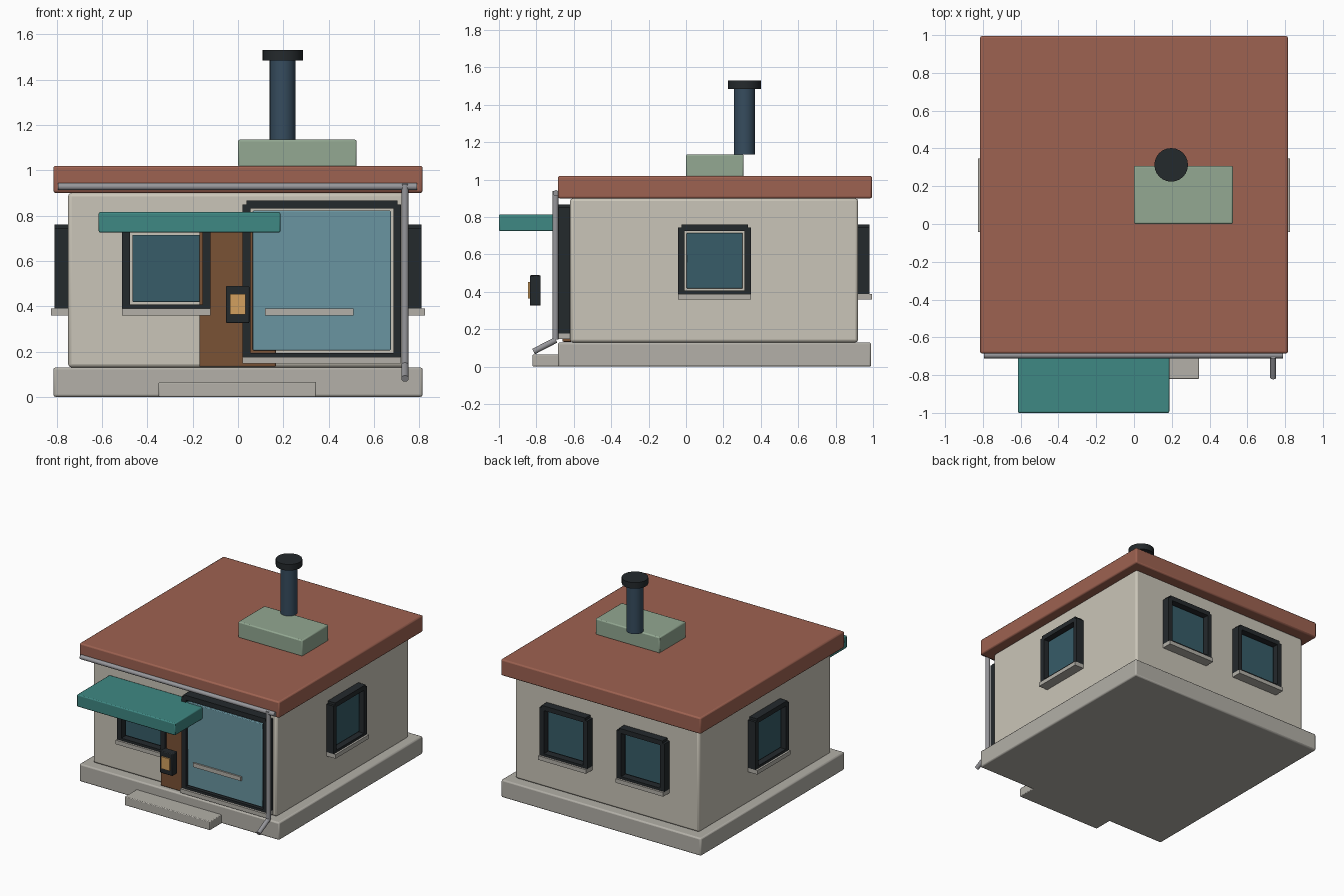
import bpy, math
from mathutils import Matrix, Vector

if "Cube" in bpy.data.objects:
    bpy.data.objects.remove(bpy.data.objects["Cube"])


def material(name, hexcode):
    rgb = [int(hexcode[i:i + 2], 16) / 255 for i in (0, 2, 4)]
    m = bpy.data.materials.new(name)
    m.diffuse_color = [((c + 0.055) / 1.055) ** 2.4 if c > 0.04 else c / 12.92 for c in rgb] + [1]
    m.use_nodes = True
    m.node_tree.nodes["Principled BSDF"].inputs["Base Color"].default_value = m.diffuse_color
    return m


STONE = material("stone", "B3B0A8")
WALL = material("plaster", "CAC5B8")
ROOF = material("roof_red", "9E6251")
TEAL = material("teal", "3F8883")
DARK = material("dark_trim", "24292C")
GLASS = material("glass", "375C68")
PALE_GLASS = material("pale_glass", "6A95A1")
WOOD = material("wood", "7A5235")
LAMP = material("lamp_glow", "D2A05F")
SAGE = material("sage", "93A892")
STEEL = material("blue_steel", "364C5E")
METAL = material("metal", "96969A")


def box(name, lo, hi, mat, bevel=0.0, frame=Matrix()):
    """Box from min to max corner, optionally bevelled, placed in a frame."""
    lo, hi = Vector(lo), Vector(hi)
    bpy.ops.mesh.primitive_cube_add(size=1)
    ob = bpy.context.object
    ob.name = name
    ob.data.transform(Matrix.Translation((lo + hi) / 2) @ Matrix.Diagonal((*(hi - lo), 1)))
    ob.matrix_world = frame
    ob.data.materials.append(mat)
    if bevel:
        mod = ob.modifiers.new("Bevel", 'BEVEL')
        mod.width, mod.segments = bevel, 2
        bpy.ops.object.shade_smooth_by_angle(angle=math.radians(35))
    return ob


def rod(name, a, b, r, mat, sides=24):
    """Cylinder between two points."""
    a, b = Vector(a), Vector(b)
    bpy.ops.mesh.primitive_cylinder_add(vertices=sides, radius=r, depth=(b - a).length,
                                        location=(a + b) / 2)
    ob = bpy.context.object
    ob.name = name
    ob.rotation_euler = (b - a).to_track_quat('Z', 'Y').to_euler()
    ob.data.materials.append(mat)
    bpy.ops.object.shade_smooth_by_angle(angle=math.radians(35))
    return ob


def window(name, origin, angle, w, z0, z1, depth, sill, glass_out, glass):
    """Framed window; in its frame x runs along the wall and -y points outwards."""
    f = Matrix.Translation(origin) @ Matrix.Rotation(angle, 4, 'Z')
    h, t = w / 2, 0.0175
    for side, s in (("left", -1), ("right", 1)):
        box(f"{name}_{side}_stile", (s * h - t, -depth, z0), (s * h + t, 0.01, z1), DARK, 0, f)
    for part, z in (("bottom", z0), ("top", z1)):
        box(f"{name}_{part}_rail", (-h, -depth, z - t), (h, 0.01, z + t), DARK, 0, f)
    box(f"{name}_glass", (-h + 0.028, -glass_out, z0 + 0.028),
        (h - 0.028, 0.01, z1 - 0.028), glass, 0.005, f)
    box(f"{name}_sill", (-h - t, -sill, z0 - 0.03), (h + t, 0.01, z0), STONE, 0, f)


# Body of the house
box("foundation", (-0.815, -0.685, 0), (0.815, 0.99, 0.13), STONE, 0.01)
box("walls", (-0.75, -0.62, 0.13), (0.75, 0.92, 0.9), WALL, 0.015)
box("roof", (-0.815, -0.685, 0.9), (0.815, 0.995, 1.02), ROOF, 0.01)
box("front_step", (-0.35, -0.82, 0), (0.345, -0.67, 0.065), STONE, 0.005)

# Door and awning
box("door", (-0.17, -0.66, 0.133), (0.167, -0.61, 0.76), WOOD, 0.005)
box("awning", (-0.615, -1.0, 0.725), (0.187, -0.62, 0.815), TEAL, 0.007)

# Small windows on all four walls, and the large shop window
for name, pos, ang in (("front_left_window", (-0.316, -0.62, 0), 0),
                       ("front_right_window", (0.314, -0.62, 0), 0),
                       ("back_left_window", (-0.316, 0.92, 0), math.pi),
                       ("back_right_window", (0.314, 0.92, 0), math.pi),
                       ("right_window", (0.75, 0.153, 0), math.pi / 2),
                       ("left_window", (-0.75, 0.153, 0), -math.pi / 2)):
    window(name, pos, ang, 0.355, 0.39, 0.743, 0.06, 0.075, 0.03, GLASS)
window("large_window", (0.37, -0.62, 0), 0, 0.666, 0.177, 0.85, 0.066, 0.083, 0.063, PALE_GLASS)

# Lantern
box("lantern_case", (-0.053, -0.835, 0.326), (0.05, -0.777, 0.489), DARK, 0.005)
box("lantern_light", (-0.036, -0.845, 0.364), (0.033, -0.82, 0.453), LAMP)

# Gutter and downspout
rod("gutter", (-0.795, -0.695, 0.928), (0.79, -0.695, 0.928), 0.016, METAL, 16)
rod("downspout", (0.737, -0.698, 0.94), (0.737, -0.698, 0.145), 0.016, METAL, 16)
rod("downspout_outlet", (0.737, -0.695, 0.143), (0.737, -0.815, 0.081), 0.016, METAL, 16)

# Roof vent and chimney
box("vent_box", (0, 0, 1.015), (0.524, 0.308, 1.135), SAGE, 0.008)
rod("chimney_pipe", (0.197, 0.313, 1.135), (0.197, 0.313, 1.49), 0.057, STEEL)
rod("chimney_cap", (0.197, 0.313, 1.485), (0.197, 0.313, 1.53), 0.089, DARK)
